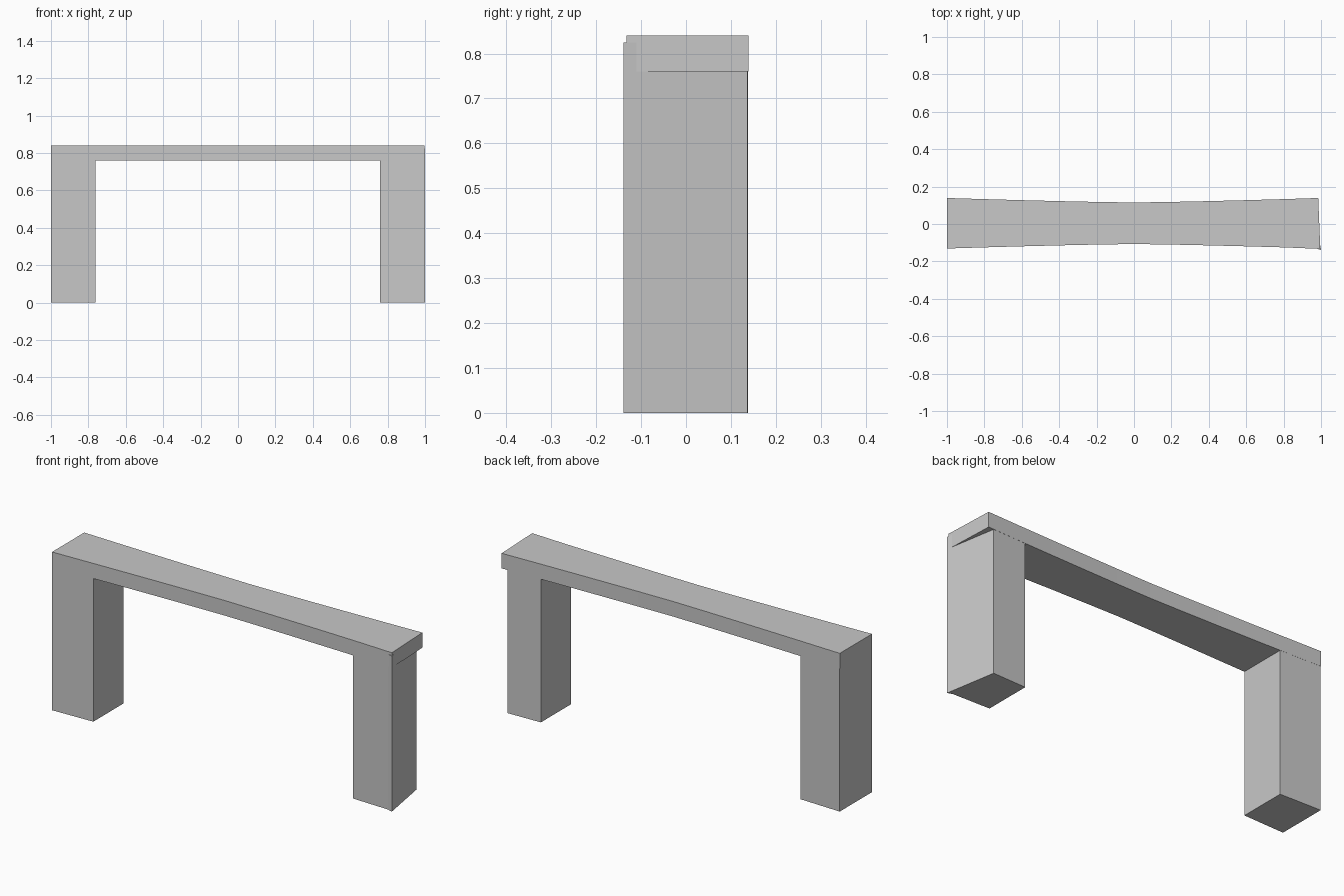
import bpy
import bmesh

cube = bpy.data.objects.get("Cube")
if cube:
    bpy.data.objects.remove(cube, do_unlink=True)

# Single plain stone colour
stone = bpy.data.materials.new("light grey stone")
stone.use_nodes = True
colour = (0.58, 0.58, 0.58, 1.0)
stone.diffuse_color = colour
stone.node_tree.nodes["Principled BSDF"].inputs["Base Color"].default_value = colour

SLAB_BOTTOM, SLAB_TOP = 0.76, 0.84
LEG_TOP = 0.825
CENTRE_Y = 0.004
INSET = 0.0006


def half_width(x):
    """Half depth of the bench: waisted in the middle, wider at the ends."""
    return 0.111 + 0.024 * abs(x) ** 1.3


def front(x):
    return CENTRE_Y - half_width(x)


def back(x):
    return CENTRE_Y + half_width(x)


def prism(name, outline, z0, z1):
    """Extrude a plan outline from z0 up to z1."""
    bm = bmesh.new()
    base = bm.faces.new([bm.verts.new((x, y, z0)) for x, y in outline])
    grown = bmesh.ops.extrude_face_region(bm, geom=[base])
    moved = [v for v in grown["geom"] if isinstance(v, bmesh.types.BMVert)]
    bmesh.ops.translate(bm, verts=moved, vec=(0, 0, z1 - z0))
    bmesh.ops.recalc_face_normals(bm, faces=bm.faces)
    mesh = bpy.data.meshes.new(name)
    bm.to_mesh(mesh)
    bm.free()
    mesh.materials.append(stone)
    obj = bpy.data.objects.new(name, mesh)
    bpy.context.collection.objects.link(obj)
    return obj


# Seat slab with gently waisted long sides and a slightly skewed left end
steps = 10
stations = [-1 + 2 * i / steps for i in range(steps)]
near_side = [(x, front(x)) for x in stations] + [(0.996, -0.133)]
far_side = [(x, back(x)) for x in stations] + [(0.985, 0.139)]
prism("seat_slab", near_side + far_side[::-1], SLAB_BOTTOM, SLAB_TOP)

# Right leg, flush with the slab
outer, inner = -1 + INSET, -0.763
prism("right_leg", [
    (outer, front(outer) + INSET), (inner, front(inner) + INSET),
    (inner, back(inner) - INSET), (outer, back(outer) - INSET),
], 0, LEG_TOP)

# Left leg, its outer face turned so the slab overhangs it at the back
inner = 0.76
prism("left_leg", [
    (inner, front(inner) + INSET), (0.97, front(0.97) + INSET),
    (1.0, -0.139), (0.953, back(0.953) - INSET),
    (inner, back(inner) - INSET),
], 0, LEG_TOP)
